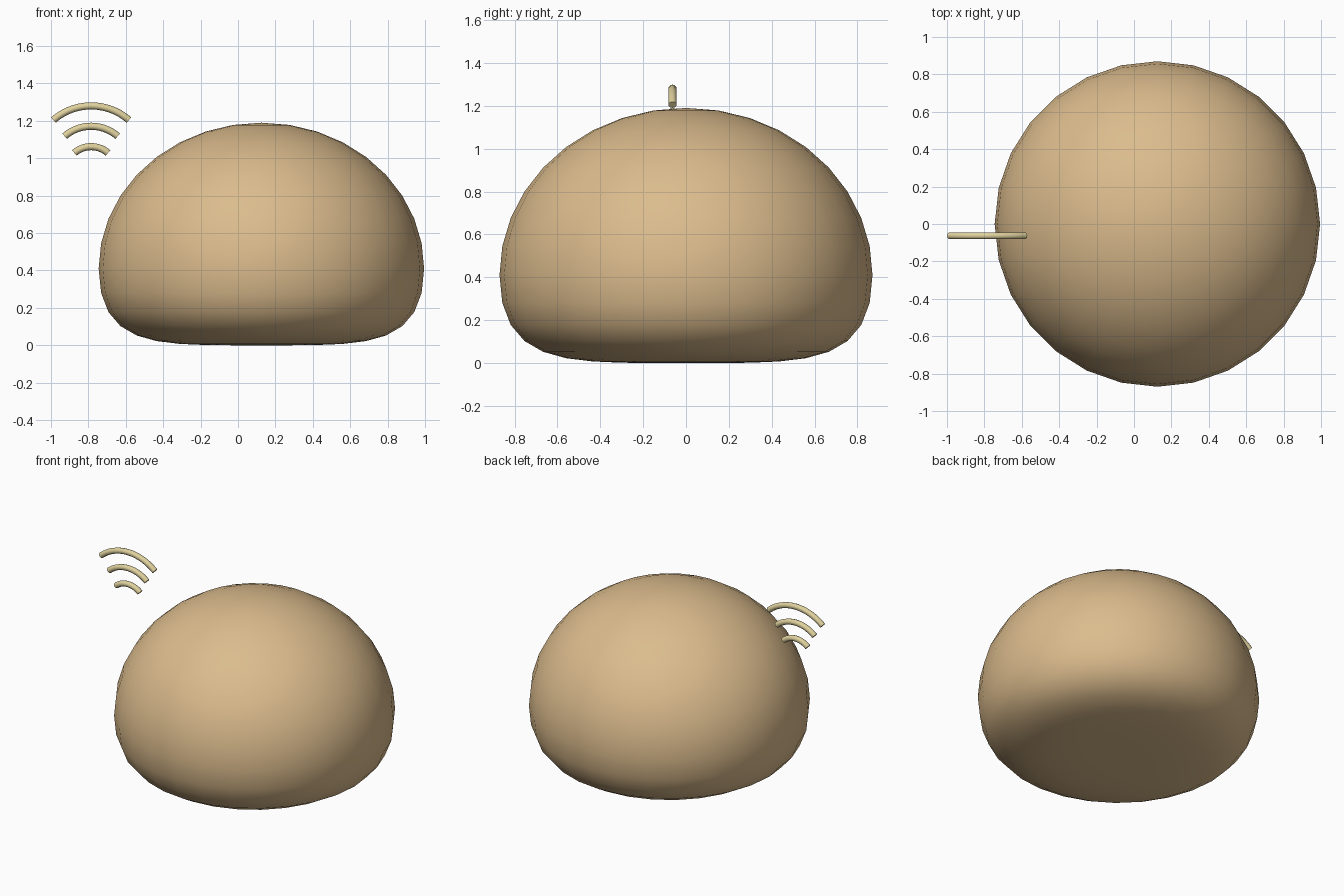
import bpy
import bmesh
from math import sin, cos, pi, radians

cube = bpy.data.objects.get("Cube")
if cube:
    bpy.data.objects.remove(cube, do_unlink=True)


def material(name, rgb):
    mat = bpy.data.materials.new(name)
    mat.use_nodes = True
    mat.diffuse_color = (*rgb, 1)
    mat.node_tree.nodes["Principled BSDF"].inputs["Base Color"].default_value = (*rgb, 1)
    return mat


def add_object(name, bm, mat):
    bmesh.ops.recalc_face_normals(bm, faces=bm.faces)
    mesh = bpy.data.meshes.new(name)
    bm.to_mesh(mesh)
    bm.free()
    mesh.materials.append(mat)
    obj = bpy.data.objects.new(name, mesh)
    bpy.context.collection.objects.link(obj)
    bpy.ops.object.select_all(action="DESELECT")
    obj.select_set(True)
    bpy.context.view_layer.objects.active = obj
    bpy.ops.object.shade_smooth_by_angle(angle=radians(40))
    return obj


crust = material("golden_crust", (0.71, 0.5, 0.265))
steam = material("pale_cream", (0.74, 0.64, 0.34))

# Bun: a sphere with a tall upper half and a flattened underside
WAIST, RADIUS, RISE = 0.41, 0.87, 0.78
bm = bmesh.new()
bmesh.ops.create_uvsphere(bm, u_segments=28, v_segments=18, radius=1)
for v in bm.verts:
    h = v.co.z
    v.co.x = v.co.x * RADIUS + 0.125
    v.co.y *= RADIUS
    v.co.z = WAIST + RISE * h if h >= 0 else WAIST * (1 + h) ** 2
add_object("bun", bm, crust)


def steam_arc(name, radius, apex, half_angle=radians(41), tube=0.019, steps=14, sides=10):
    """Round tube bent along an upright arc, with flat end caps."""
    bm = bmesh.new()
    rings = []
    for i in range(steps + 1):
        a = half_angle * (2 * i / steps - 1)
        ring = []
        for j in range(sides):
            t = 2 * pi * j / sides
            r = radius + tube * cos(t)
            ring.append(bm.verts.new((-0.785 + r * sin(a), -0.063 + tube * sin(t),
                                      apex - radius + r * cos(a))))
        rings.append(ring)
    for lower, upper in zip(rings, rings[1:]):
        for j in range(sides):
            k = (j + 1) % sides
            bm.faces.new((lower[j], lower[k], upper[k], upper[j]))
    bm.faces.new(rings[0])
    bm.faces.new(rings[-1])
    add_object(name, bm, steam)


# Three stacked arcs beside the bun
steam_arc("small_arc", 0.137, 1.062)
steam_arc("middle_arc", 0.216, 1.171)
steam_arc("large_arc", 0.308, 1.28)
